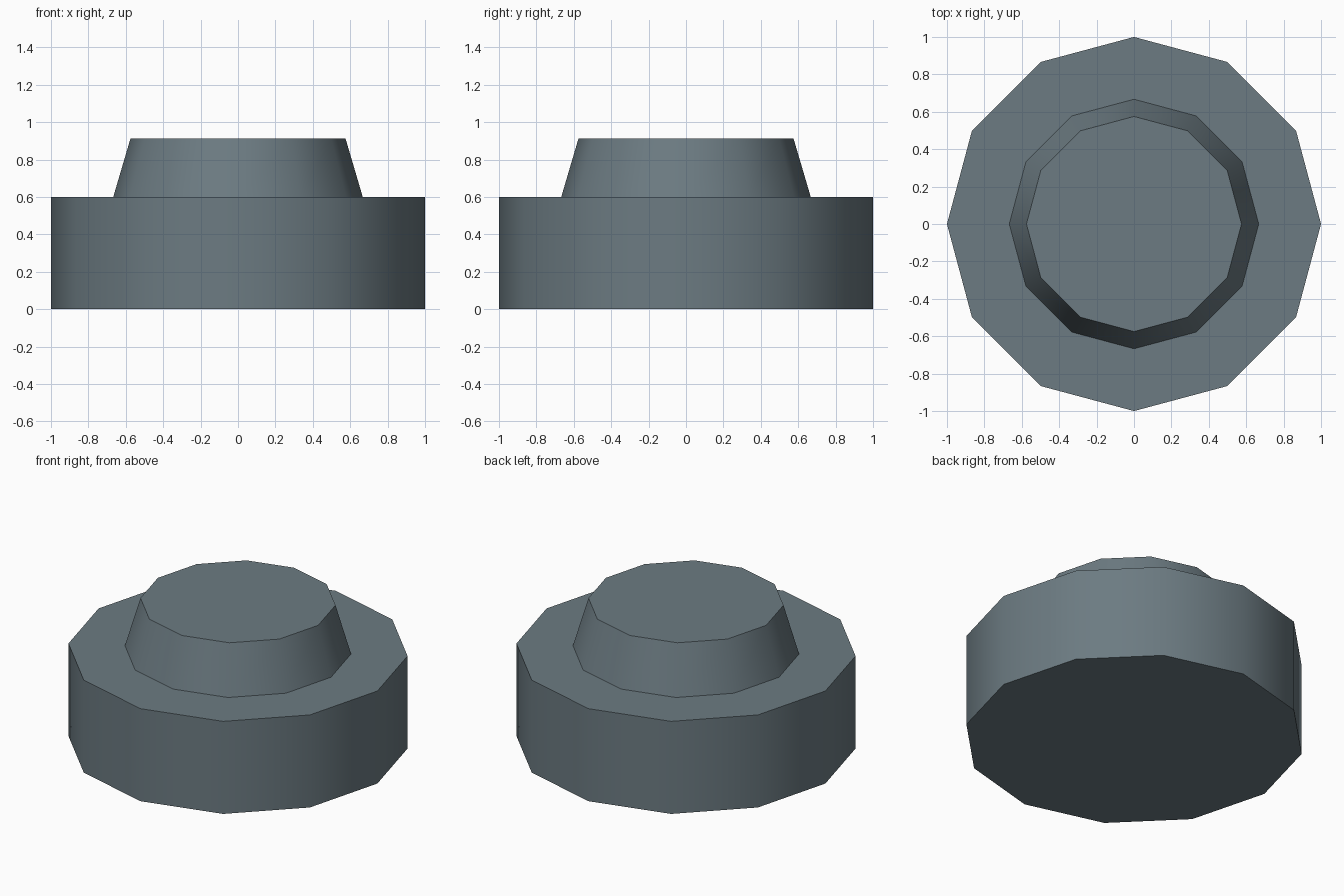
import bpy, bmesh, math

if "Cube" in bpy.data.objects:
    bpy.data.objects.remove(bpy.data.objects["Cube"])

SIDES = 12

mat = bpy.data.materials.new("slate grey")
mat.diffuse_color = (0.15, 0.198, 0.223, 1.0)
mat.use_nodes = True
mat.node_tree.nodes["Principled BSDF"].inputs["Base Color"].default_value = mat.diffuse_color

# Stepped profile (radius, height): drum wall, shoulder, tapered raised cap
profile = [(1.0, 0.0), (1.0, 0.6), (0.667, 0.6), (0.575, 0.912)]

bm = bmesh.new()
rings = []
for r, z in profile:
    rings.append([bm.verts.new((r * math.cos(math.tau * i / SIDES),
                                r * math.sin(math.tau * i / SIDES), z))
                  for i in range(SIDES)])

# Walls and shoulder between neighbouring rings
for low, high in zip(rings, rings[1:]):
    for i in range(SIDES):
        j = (i + 1) % SIDES
        bm.faces.new((low[i], low[j], high[j], high[i]))

# Flat bottom and top
bm.faces.new(rings[0][::-1])
bm.faces.new(rings[-1])

mesh = bpy.data.meshes.new("stepped_drum")
bm.to_mesh(mesh)
bm.free()
mesh.materials.append(mat)
obj = bpy.data.objects.new("stepped_drum", mesh)
bpy.context.collection.objects.link(obj)

# Smooth round the walls, sharp at the rims
bpy.context.view_layer.objects.active = obj
obj.select_set(True)
bpy.ops.object.shade_smooth_by_angle(angle=math.radians(40))
